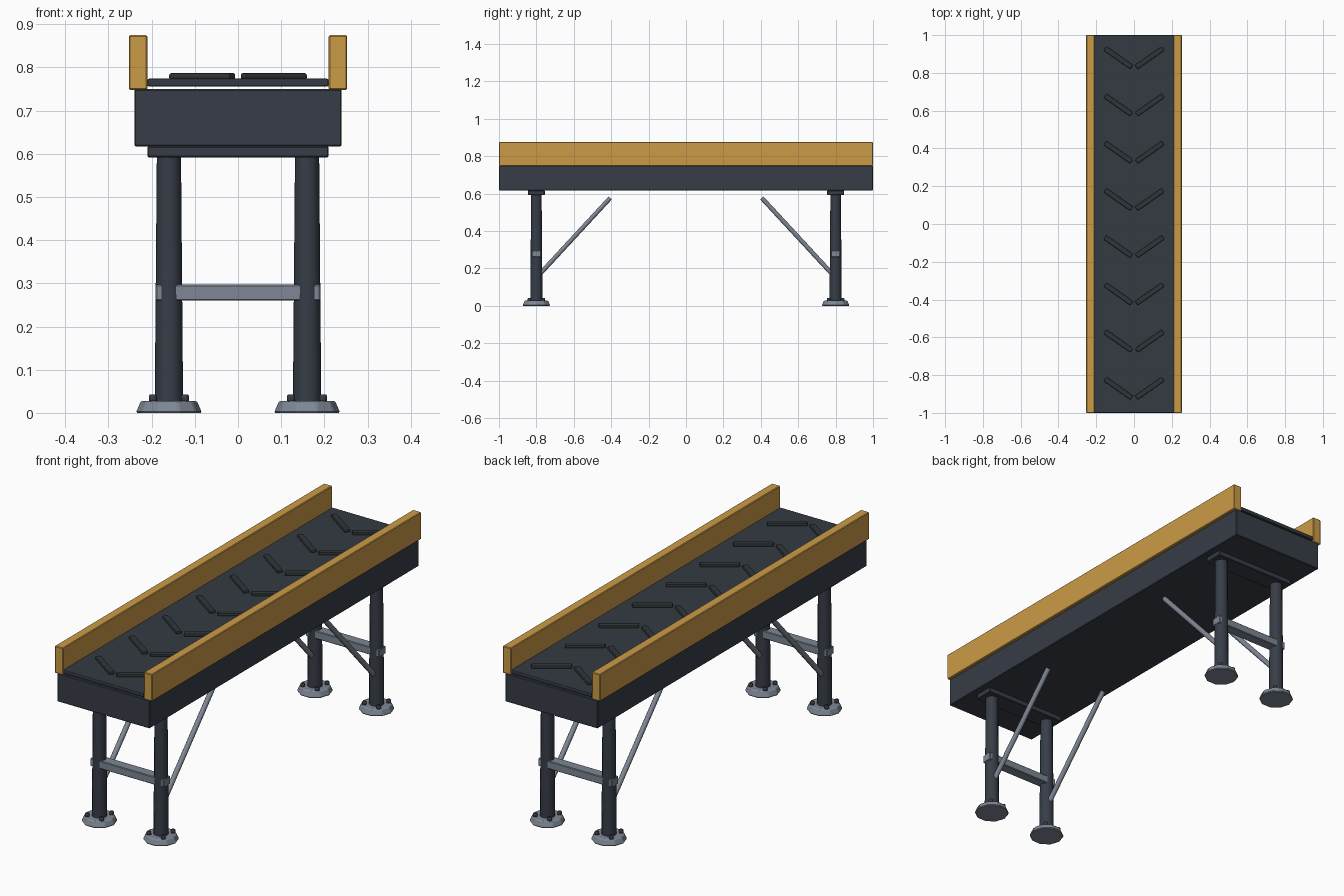
import bpy, math
from mathutils import Vector

if "Cube" in bpy.data.objects:
    bpy.data.objects.remove(bpy.data.objects["Cube"])


def material(name, rgb):
    m = bpy.data.materials.new(name)
    m.diffuse_color = (*rgb, 1)
    m.use_nodes = True
    m.node_tree.nodes["Principled BSDF"].inputs["Base Color"].default_value = m.diffuse_color
    return m


FRAME = material("dark slate", (0.038, 0.046, 0.063))
BELT = material("belt charcoal", (0.035, 0.043, 0.055))
CLEAT = material("cleat black", (0.028, 0.036, 0.040))
RAIL = material("amber", (0.60, 0.33, 0.062))
STEEL = material("steel grey", (0.21, 0.245, 0.30))


def finish(name, mat, bevel, segments):
    ob = bpy.context.object
    ob.name = name
    ob.data.materials.append(mat)
    bpy.ops.object.transform_apply(location=False, rotation=False, scale=True)
    if bevel:
        mod = ob.modifiers.new("Bevel", 'BEVEL')
        mod.width, mod.segments = bevel, segments
        mod.limit_method = 'ANGLE'
    return ob


def box(name, lo, hi, mat, bevel=0.003, segments=1, turn=0.0):
    lo, hi = Vector(lo), Vector(hi)
    bpy.ops.mesh.primitive_cube_add(size=1, location=(lo + hi) / 2, rotation=(0, 0, turn))
    bpy.context.object.scale = hi - lo
    return finish(name, mat, bevel, segments)


def tube(name, start, end, r1, r2, sides, mat, bevel=0.0, smooth=True):
    start, end = Vector(start), Vector(end)
    d = end - start
    bpy.ops.mesh.primitive_cone_add(vertices=sides, radius1=r1, radius2=r2, depth=d.length,
                                    location=(start + end) / 2)
    ob = bpy.context.object
    ob.rotation_euler = d.to_track_quat('Z', 'Y').to_euler()
    finish(name, mat, bevel, 1)
    if smooth:
        bpy.ops.object.shade_smooth_by_angle(angle=math.radians(40))
    return ob


# Deck frame and belt
box("deck_frame", (-0.24, -1, 0.617), (0.24, 1, 0.75), FRAME)
box("belt", (-0.21, -1, 0.756), (0.21, 1, 0.774), BELT, 0.004, 2)

# Side rails
for s, side in ((-1, "left"), (1, "right")):
    box(f"{side}_rail", (s * 0.2315 - 0.0215, -1, 0.748), (s * 0.2315 + 0.0215, 1, 0.875), RAIL)

# Chevron cleats
for i in range(8):
    y = 0.88 - 0.25 * i
    for s in (-1, 1):
        x = s * 0.083
        box("cleat", (x - 0.0865, y - 0.0135, 0.772), (x + 0.0865, y + 0.0135, 0.787),
            CLEAT, 0.005, 2, turn=s * math.radians(35))

# Support stands, one at each end
for e, end in ((-1, "front"), (1, "back")):
    y = e * 0.8
    box(f"{end}_mount_plate", (-0.21, y - 0.045, 0.592), (0.21, y + 0.045, 0.618), FRAME)
    box(f"{end}_crossbar", (-0.191, y - 0.025, 0.26), (0.191, y + 0.025, 0.297), STEEL)
    for s in (-1, 1):
        x = s * 0.16
        tube(f"{end}_leg", (x, y, 0.003), (x, y, 0.6), 0.033, 0.028, 12, FRAME)
        # Ten-sided foot with a corner facing sideways
        foot = tube(f"{end}_foot", (x, y, 0), (x, y, 0.028), 0.078, 0.066, 10, STEEL, 0.004, False)
        foot.rotation_euler.z = math.pi / 2
        # Anchor bolts
        for bx in (-1, 1):
            for by in (-1, 1):
                px, py = x + bx * 0.037, y + by * 0.037
                tube("anchor_bolt", (px, py, 0.025), (px, py, 0.043), 0.011, 0.010, 8, FRAME, 0.003)
        # Diagonal brace
        tube(f"{end}_brace", (x, e * 0.80, 0.15), (x, e * 0.405, 0.577), 0.012, 0.012, 10, STEEL)
